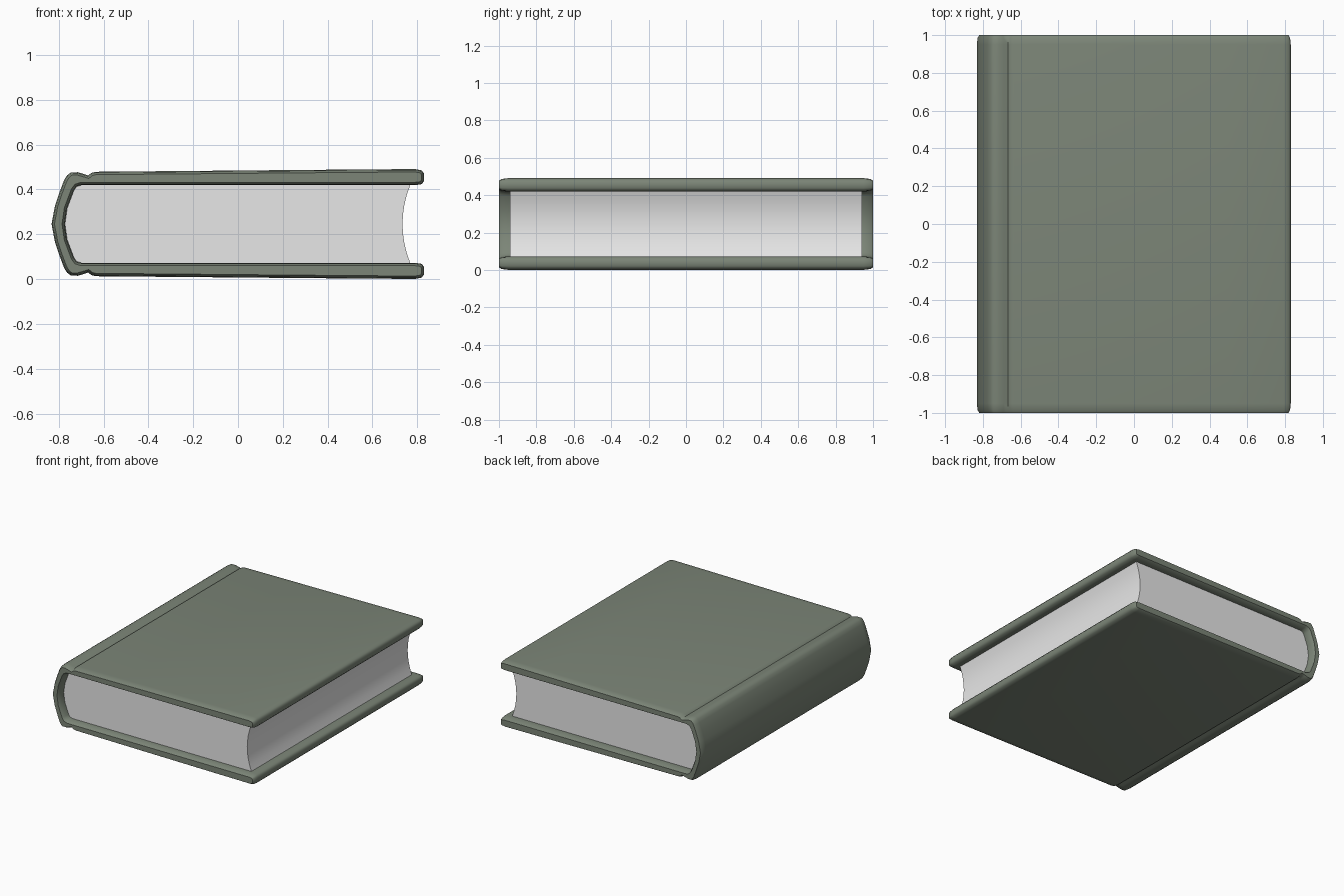
import bpy
import math
from mathutils import Vector

cube = bpy.data.objects.get("Cube")
if cube:
    bpy.data.objects.remove(cube, do_unlink=True)

MID = 0.246  # height of the book's middle plane


def material(name, rgb):
    mat = bpy.data.materials.new(name)
    mat.use_nodes = True
    mat.diffuse_color = (*rgb, 1)
    bsdf = mat.node_tree.nodes["Principled BSDF"]
    bsdf.inputs["Base Color"].default_value = (*rgb, 1)
    bsdf.inputs["Roughness"].default_value = 0.8
    return mat


def mirrored(points):
    return [(x, -z) for x, z in points]


def shrink(loop, amount):
    """Move a counterclockwise outline inwards along its corner normals."""
    result = []
    for i, p in enumerate(loop):
        a = (Vector(p) - Vector(loop[i - 1])).normalized()
        b = (Vector(loop[(i + 1) % len(loop)]) - Vector(p)).normalized()
        n = Vector((-a.y - b.y, a.x + b.x)).normalized()
        result.append(Vector(p) + n * amount)
    return result


def loft(name, loop, sections, mat, angle):
    """Sweep an outline along y through (y, inset) sections and cap the ends."""
    n = len(loop)
    verts = [(x, y, z + MID) for y, inset in sections for x, z in shrink(loop, inset)]
    faces = [list(range(n)), list(range(len(verts) - n, len(verts)))[::-1]]
    for s in range(len(sections) - 1):
        for i in range(n):
            j = (i + 1) % n
            faces.append([s * n + i, (s + 1) * n + i, (s + 1) * n + j, s * n + j])
    mesh = bpy.data.meshes.new(name)
    mesh.from_pydata(verts, [], faces)
    mesh.materials.append(mat)
    obj = bpy.data.objects.new(name, mesh)
    bpy.context.collection.objects.link(obj)
    bpy.ops.object.select_all(action="DESELECT")
    obj.select_set(True)
    bpy.context.view_layer.objects.active = obj
    bpy.ops.object.shade_smooth_by_angle(angle=math.radians(angle))
    return obj


cover_mat = material("grey green cloth", (0.20, 0.235, 0.185))
paper_mat = material("white paper", (0.8, 0.8, 0.8))

# Upper half of the cover outline, running from the fore edge to the spine
outer = [(0.83, 0.192), (0.83, 0.225), (0.82, 0.239), (0.79, 0.245), (0.5, 0.243),
         (-0.635, 0.233), (-0.655, 0.228), (-0.668, 0.216), (-0.69, 0.224),
         (-0.715, 0.231), (-0.745, 0.23), (-0.762, 0.218), (-0.776, 0.196),
         (-0.797, 0.14), (-0.817, 0.08), (-0.832, 0)]
inner = [(0.82, 0.178), (0.79, 0.173), (-0.7, 0.173), (-0.72, 0.167),
         (-0.732, 0.15), (-0.762, 0.07), (-0.772, 0)]

# Cover: two boards and a rounded spine in one wrap, softened at both ends
cover_loop = outer + mirrored(outer[:-1])[::-1] + mirrored(inner) + inner[:-1][::-1]
ends = [(0.95, 0), (0.985, 0.004), (1.0, 0.013)]
sections = [(-y, inset) for y, inset in ends[::-1]] + ends
loft("cover", cover_loop, sections, cover_mat, 50)

# Page block: follows the spine at the back and is hollow at the fore edge
spine = inner[2:]
fore_edge = [(0.734 + 0.034 * (k / 4) ** 2, 0.173 * k / 4) for k in range(-4, 5)]
page_loop = spine + mirrored(spine[:-1])[::-1] + fore_edge
loft("pages", page_loop, [(-0.94, 0), (0.94, 0)], paper_mat, 40)
